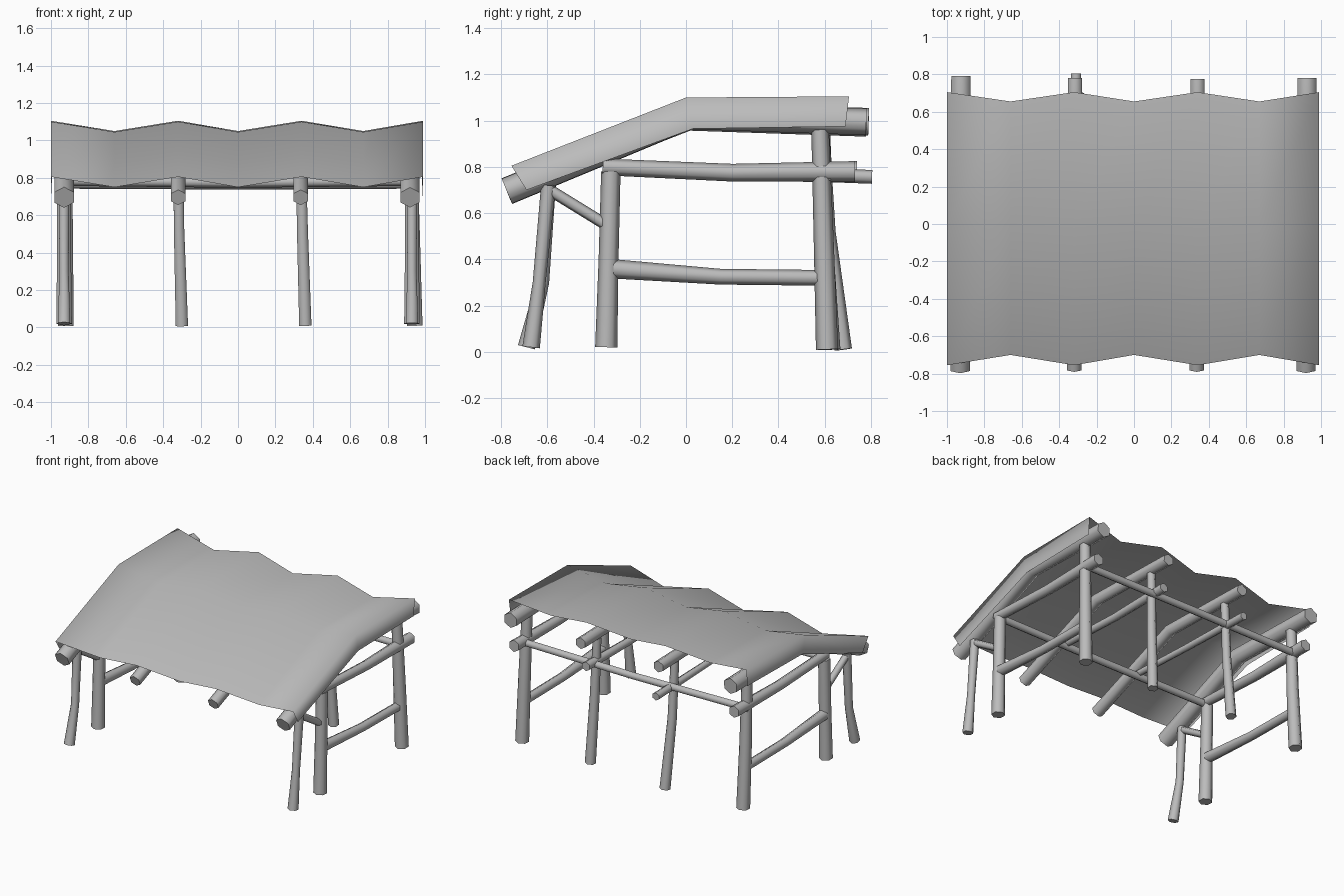
import bpy, bmesh, math
from mathutils import Vector

cube = bpy.data.objects.get("Cube")
if cube:
    bpy.data.objects.remove(cube, do_unlink=True)

grey = bpy.data.materials.new("plain grey")
grey.use_nodes = True
COLOUR = (0.5, 0.5, 0.5, 1)
grey.diffuse_color = COLOUR
grey.node_tree.nodes["Principled BSDF"].inputs["Base Color"].default_value = COLOUR


def finish(name, bm, angle):
    """Turn a bmesh into a smooth-shaded object."""
    mesh = bpy.data.meshes.new(name)
    bm.to_mesh(mesh)
    bm.free()
    mesh.materials.append(grey)
    obj = bpy.data.objects.new(name, mesh)
    bpy.context.collection.objects.link(obj)
    bpy.ops.object.select_all(action='DESELECT')
    obj.select_set(True)
    bpy.context.view_layer.objects.active = obj
    bpy.ops.object.shade_smooth_by_angle(angle=math.radians(angle))
    return obj


def log(name, path, radii, sides=6):
    """Rough log: rings of vertices swept along a bent path, capped."""
    pts = [Vector(p) for p in path]
    if isinstance(radii, float):
        radii = [radii] * len(pts)
    whole = (pts[-1] - pts[0]).normalized()
    ref = Vector((0, 1, 0)) if abs(whole.z) > 0.8 else Vector((0, 0, 1))
    bm = bmesh.new()
    rings = []
    for i, p in enumerate(pts):
        way = (pts[min(i + 1, len(pts) - 1)] - pts[max(i - 1, 0)]).normalized()
        u = way.cross(ref).normalized()
        v = u.cross(way)
        turns = [2 * math.pi * (k + 0.5) / sides for k in range(sides)]
        rings.append([bm.verts.new(p + radii[i] * (u * math.cos(t) + v * math.sin(t)))
                      for t in turns])
    for a, b in zip(rings, rings[1:]):
        for k in range(sides):
            n = (k + 1) % sides
            bm.faces.new((a[k], a[n], b[n], b[k]))
    bm.faces.new(rings[0])
    bm.faces.new(rings[-1])
    bmesh.ops.recalc_face_normals(bm, faces=bm.faces)
    return finish(name, bm, 65)


# Cloth roof: sags between the rafters, with a flap hanging down each end
bm = bmesh.new()
columns = []
sheet = [(-1, 0), (-0.66, 1), (-0.32, 0), (0, 1), (0.34, 0), (0.67, 1), (0.99, 0)]
for x, sag in [(-0.995, 'flap')] + sheet + [(0.985, 'flap')]:
    if sag == 'flap':
        profile = [(-0.69, 0.70), (0.03, 0.965), (0.69, 0.975)]
    else:
        profile = [(-0.755 + 0.055 * sag, 0.805 - 0.055 * sag),
                   (0, 1.10 - 0.055 * sag),
                   (0.705 - 0.05 * sag, 1.105 - 0.055 * sag)]
    columns.append([bm.verts.new((x, y, z)) for y, z in profile])
for a, b in zip(columns, columns[1:]):
    for j in range(2):
        bm.faces.new((a[j], b[j], b[j + 1], a[j + 1]))
finish("cloth_roof", bm, 180)

# Bent rafters under the cloth
for i, (x, r, back) in enumerate([(-0.93, 0.06, 0.79), (-0.32, 0.044, 0.78),
                                  (0.335, 0.044, 0.775), (0.92, 0.058, 0.78)]):
    drop = 0.02 if 0 < i < 3 else 0
    log(f"rafter_{i + 1}", [(x, -0.775, 0.695), (x, 0.01, 1.02 - drop),
                            (x + 0.005, back, 0.995 - drop)], r)

# Back posts
log("back_post_1", [(-0.92, 0.63, 0.01), (-0.92, 0.6, 0.5), (-0.92, 0.585, 0.96)],
    [0.048, 0.043, 0.038])
log("back_post_2", [(-0.30, 0.68, 0.01), (-0.315, 0.615, 0.52), (-0.32, 0.59, 0.95)],
    [0.038, 0.032, 0.03])
log("back_post_3", [(0.36, 0.63, 0.01), (0.345, 0.6, 0.5), (0.335, 0.585, 0.95)],
    [0.038, 0.034, 0.03])
log("back_post_4", [(0.945, 0.61, 0.01), (0.935, 0.595, 0.5), (0.925, 0.58, 0.96)],
    [0.048, 0.043, 0.038])

# Front posts, slanted legs, braces and low rails at both ends
for side, s in (("right", -1), ("left", 1)):
    x = 0.93 * s
    log(f"{side}_front_post", [(x, -0.345, 0.02), (x, -0.335, 0.4), (x, -0.325, 0.78)],
        [0.048, 0.043, 0.042])
    knee = -0.63 if s < 0 else -0.645
    log(f"{side}_slanted_leg", [(x, -0.69 if s < 0 else -0.67, 0.02),
                                (x, knee + 0.01, 0.3), (x, -0.595, 0.72)],
        [0.038, 0.028, 0.032])
    log(f"{side}_brace", [(x, -0.59, 0.70), (x, -0.33, 0.54)], 0.025)
    log(f"{side}_low_rail", [(x, -0.33, 0.36), (x, 0.15, 0.325), (x, 0.6, 0.32)],
        [0.042, 0.034, 0.034])

# Tie beams from front to back
for i, (x, r, back) in enumerate([(-0.92, 0.045, 0.74), (-0.31, 0.03, 0.805),
                                  (0.335, 0.035, 0.72), (0.93, 0.045, 0.73)]):
    end_z = 0.757 if i == 1 else 0.78
    log(f"tie_beam_{i + 1}", [(x, -0.36, 0.80), (x, 0.2, 0.775), (x, back, end_z)],
        [r * 0.8, r * 0.85, r])

# Cross beams along the front and back posts
log("front_cross_beam", [(-0.95, -0.33, 0.785), (0, -0.325, 0.775), (0.95, -0.33, 0.785)], 0.028)
log("back_cross_beam", [(-0.95, 0.62, 0.77), (0, 0.63, 0.765), (0.95, 0.62, 0.77)], 0.028)
